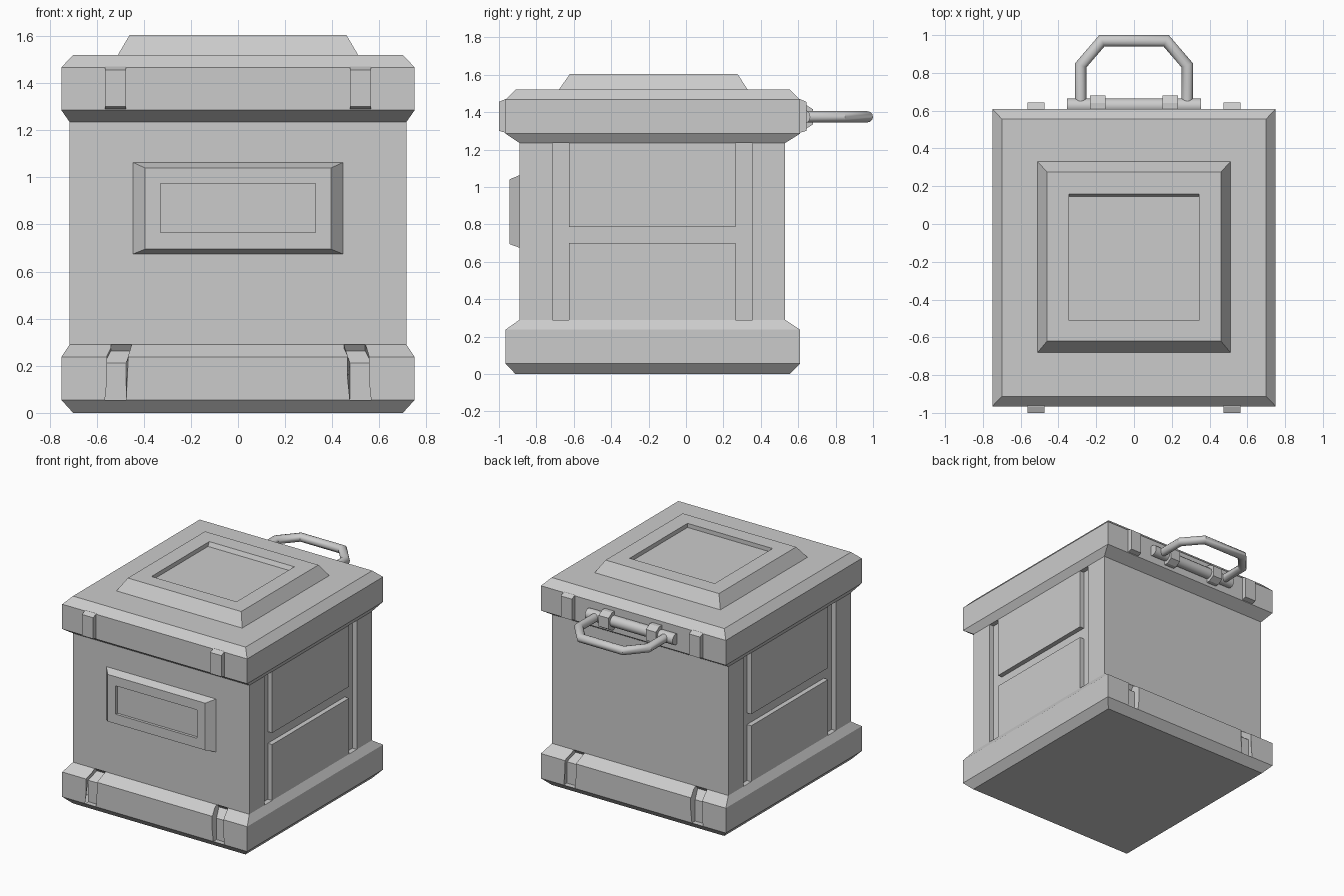
import bpy, bmesh, math
from mathutils import Vector

cube = bpy.data.objects.get("Cube")
if cube:
    bpy.data.objects.remove(cube, do_unlink=True)

grey = bpy.data.materials.new("plain grey")
grey.use_nodes = True
COLOR = (0.6, 0.6, 0.6, 1)
grey.diffuse_color = COLOR
grey.node_tree.nodes["Principled BSDF"].inputs["Base Color"].default_value = COLOR

MID = -0.178  # y centre of the box


def finish(name, bm):
    bmesh.ops.recalc_face_normals(bm, faces=bm.faces)
    mesh = bpy.data.meshes.new(name)
    bm.to_mesh(mesh)
    bm.free()
    mesh.materials.append(grey)
    obj = bpy.data.objects.new(name, mesh)
    bpy.context.collection.objects.link(obj)
    return obj


def loft(name, rings, place=lambda u, v, w: (u, v, w)):
    """Join rectangles (half u, v low, v high, w) into one closed solid."""
    bm = bmesh.new()
    loops = [[bm.verts.new(place(*p)) for p in
              ((-u, a, w), (u, a, w), (u, b, w), (-u, b, w))]
             for u, a, b, w in rings]
    for low, high in zip(loops, loops[1:]):
        for i in range(4):
            j = (i + 1) % 4
            bm.faces.new((low[i], low[j], high[j], high[i]))
    bm.faces.new(loops[0])
    bm.faces.new(loops[-1])
    return finish(name, bm)


def prism(name, left, right):
    """Solid between two matching outlines."""
    bm = bmesh.new()
    a = [bm.verts.new(p) for p in left]
    b = [bm.verts.new(p) for p in right]
    bm.faces.new(a)
    bm.faces.new(b)
    for i in range(len(a)):
        j = (i + 1) % len(a)
        bm.faces.new((a[i], a[j], b[j], b[i]))
    return finish(name, bm)


def box(name, x0, x1, y0, y1, z0, z1):
    outline = ((y0, z0), (y1, z0), (y1, z1), (y0, z1))
    return prism(name, [(x0, *p) for p in outline], [(x1, *p) for p in outline])


def cut(obj, cutter):
    cutter.hide_render = True
    mod = obj.modifiers.new("cut", "BOOLEAN")
    mod.operation = "DIFFERENCE"
    mod.solver = "EXACT"
    mod.object = cutter
    bpy.context.view_layer.objects.active = obj
    bpy.ops.object.modifier_apply(modifier=mod.name)
    bpy.data.objects.remove(cutter, do_unlink=True)


# Body with grooves that frame two flush panels on each side
body = loft("body", [(0.715, -0.89, 0.53, 0.29), (0.715, -0.89, 0.53, 1.235)])
for s in (-1, 1):
    for y0, y1, z0, z1 in ((-0.715, -0.625, 0.2, 1.3), (0.265, 0.355, 0.2, 1.3),
                           (-0.67, 0.31, 0.70, 0.785)):
        cut(body, box("groove_cutter", *sorted((s * 0.68, s * 0.8)), y0, y1, z0, z1))

# Base with chamfered rims
base = loft("base", [(0.70, -0.912, 0.556, 0), (0.75, -0.965, 0.61, 0.055),
                     (0.75, -0.965, 0.61, 0.237), (0.715, -0.89, 0.53, 0.29)])

# Notches in the front and back of the base, leaning inward at the top
NOTCH = ((0.85, 0.055), (0.75, 0.055), (0.75, 0.212), (0.685, 0.263),
         (0.71, 0.295), (0.85, 0.295))
for s in (-1, 1):
    for f in (-1, 1):
        sides = [[(s * (x - (0.025 if z > 0.25 else 0)), MID + f * d, z)
                  for d, z in NOTCH] for x in (0.475, 0.565)]
        cut(base, prism("notch_cutter", *sides))

# Lid rim and raised top plate with a shallow recess
loft("lid", [(0.715, -0.89, 0.53, 1.235), (0.75, -0.965, 0.61, 1.285),
             (0.75, -0.965, 0.61, 1.467), (0.70, -0.912, 0.556, 1.52)])
loft("lid_plate", [(0.51, -0.68, 0.33, 1.52), (0.46, -0.62, 0.275, 1.605),
                   (0.345, -0.51, 0.16, 1.605), (0.345, -0.51, 0.145, 1.575)])

# Front plaque with a shallow recess
loft("front_plaque", [(0.445, 0.675, 1.063, 0.89), (0.395, 0.695, 1.04, 0.945),
                      (0.33, 0.765, 0.973, 0.945), (0.33, 0.765, 0.973, 0.925)],
     lambda u, v, w: (u, -w, v))

# Raised clips on the front and back of the lid
CLIP = ((0.77, 1.285), (0.822, 1.3), (0.822, 1.455), (0.787, 1.47), (0.77, 1.47))
for s, side in ((-1, "right"), (1, "left")):
    for f, end in ((-1, "front"), (1, "back")):
        prism(f"{end}_{side}_clip", *[[(s * x, MID + f * d, z) for d, z in CLIP]
                                      for x in (0.475, 0.565)])


def tube(name, points, radius, sides=12):
    """Round bar along a flat path, mitred at its corners."""
    pts = [Vector(p) for p in points]
    up = Vector((0, 0, 1))
    bm = bmesh.new()
    rings = []
    for i, p in enumerate(pts):
        before = (p - pts[i - 1]).normalized() if i else None
        after = (pts[i + 1] - p).normalized() if i + 1 < len(pts) else None
        before, after = before or after, after or before
        tangent = (before + after).normalized()
        across = tangent.cross(up) / tangent.dot(after)
        angles = [2 * math.pi * k / sides for k in range(sides)]
        rings.append([bm.verts.new(p + radius * (across * math.cos(a) + up * math.sin(a)))
                      for a in angles])
    for a, b in zip(rings, rings[1:]):
        for k in range(sides):
            n = (k + 1) % sides
            bm.faces.new((a[k], a[n], b[n], b[k]))
    bm.faces.new(rings[0])
    bm.faces.new(rings[-1])
    obj = finish(name, bm)
    bpy.ops.object.select_all(action="DESELECT")
    obj.select_set(True)
    bpy.context.view_layer.objects.active = obj
    bpy.ops.object.shade_smooth_by_angle(angle=math.radians(35))
    return obj


# Carry handle, its hinge bar and the two brackets
HALF = ((0.282, 0.64), (0.282, 0.84), (0.17, 0.97))
path = [(-x, y, 1.375) for x, y in HALF] + [(x, y, 1.375) for x, y in reversed(HALF)]
tube("handle", path, 0.03)
tube("hinge_bar", [(-0.355, 0.625, 1.375), (0.355, 0.625, 1.375)], 0.04)
BRACKET = ((0.60, 1.31), (0.64, 1.31), (0.68, 1.335), (0.68, 1.415),
           (0.64, 1.44), (0.60, 1.44))
for s, side in ((-1, "right"), (1, "left")):
    prism(f"{side}_bracket", *[[(s * x, y, z) for y, z in BRACKET]
                               for x in (0.152, 0.232)])
